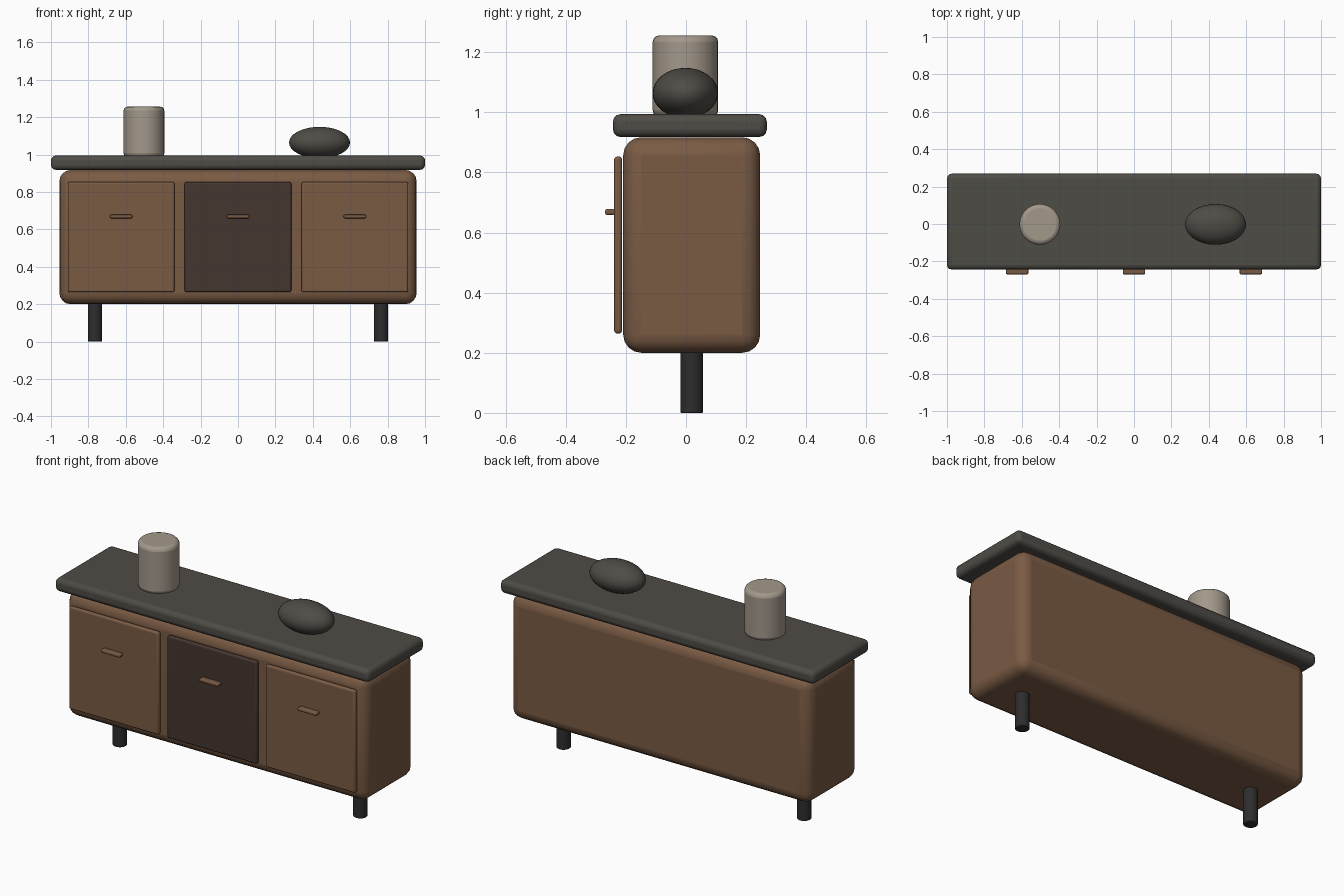
import bpy
import math

cube = bpy.data.objects.get("Cube")
if cube:
    bpy.data.objects.remove(cube, do_unlink=True)


def material(name, srgb):
    lin = [(c / 255 / 12.92) if c < 11 else ((c / 255 + 0.055) / 1.055) ** 2.4 for c in srgb]
    m = bpy.data.materials.new(name)
    m.use_nodes = True
    m.diffuse_color = (*lin, 1)
    m.node_tree.nodes["Principled BSDF"].inputs["Base Color"].default_value = (*lin, 1)
    return m


walnut = material("walnut brown", (122, 91, 68))
dark_wood = material("dark brown", (68, 54, 47))
slate = material("slate grey", (79, 76, 70))
black = material("black metal", (45, 45, 45))
clay = material("warm grey clay", (163, 152, 139))


def finish(name, mat, bevel=0, segments=3):
    """Name, colour, round and smooth the active object."""
    o = bpy.context.object
    o.name = name
    o.data.materials.append(mat)
    bpy.ops.object.transform_apply(location=False, rotation=True, scale=True)
    if bevel:
        b = o.modifiers.new("rounded edges", "BEVEL")
        b.width, b.segments = bevel, segments
        b.limit_method = "ANGLE"
        b.angle_limit = math.radians(40)
    bpy.ops.object.shade_smooth_by_angle(angle=math.radians(35))
    return o


def box(name, x, y, z, mat, bevel, segments=3):
    """Rounded box from (low, high) pairs."""
    mid = [(a + b) / 2 for a, b in (x, y, z)]
    bpy.ops.mesh.primitive_cube_add(size=1, location=mid)
    bpy.context.object.scale = [b - a for a, b in (x, y, z)]
    return finish(name, mat, bevel, segments)


def cylinder(name, x, y, z, radius, mat, bevel):
    bpy.ops.mesh.primitive_cylinder_add(vertices=32, radius=radius, depth=z[1] - z[0],
                                        location=(x, y, sum(z) / 2))
    return finish(name, mat, bevel)


# Cabinet body and countertop
box("cabinet_body", (-0.955, 0.955), (-0.209, 0.247), (0.2, 0.917), walnut, 0.06, 4)
box("countertop", (-1, 1), (-0.243, 0.269), (0.918, 0.994), slate, 0.025)

# Three doors with handles, the middle one darker
for side, x, mat in (("right", -0.625, walnut), ("middle", 0, dark_wood), ("left", 0.625, walnut)):
    box(side + "_door", (x - 0.285, x + 0.285), (-0.239, -0.213), (0.264, 0.853), mat, 0.01)
    box(side + "_handle", (x - 0.06, x + 0.06), (-0.269, -0.236), (0.659, 0.678), walnut, 0.006)

# Two legs under the centre line
for side, sign in (("right", -1), ("left", 1)):
    cylinder(side + "_leg", sign * 0.765, 0.019, (0, 0.21), 0.038, black, 0.004)

# Canister and oval stone on the top
cylinder("canister", -0.503, -0.002, (0.985, 1.256), 0.109, clay, 0.022)
bpy.ops.mesh.primitive_uv_sphere_add(segments=32, ring_count=16, location=(0.436, -0.002, 1.064))
bpy.context.object.scale = (0.163, 0.109, 0.084)
finish("oval_stone", slate)
